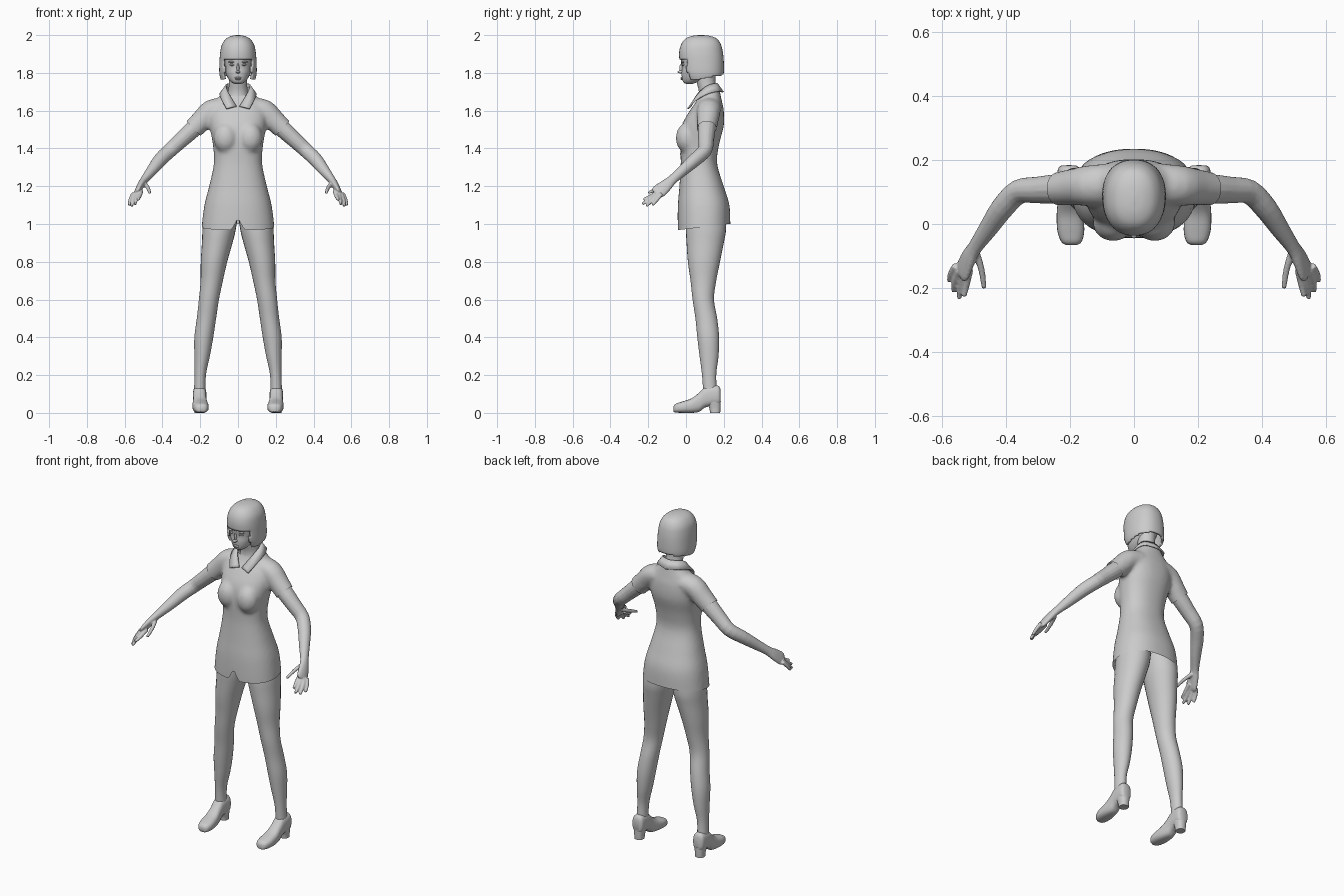
import bpy, bmesh, math
from mathutils import Vector

cube = bpy.data.objects.get("Cube")
if cube:
    bpy.data.objects.remove(cube, do_unlink=True)

GREY = (0.6, 0.6, 0.6, 1)
grey = bpy.data.materials.new("plain grey")
grey.use_nodes = True
grey.diffuse_color = GREY
grey.node_tree.nodes["Principled BSDF"].inputs["Base Color"].default_value = GREY


def resample(rows, n):
    """Smooth curve through rows of equal length."""
    out = []
    last = len(rows) - 1
    for i in range(last):
        a, b, c, d = (rows[max(0, min(last, i + k))] for k in (-1, 0, 1, 2))
        for s in range(n):
            t = s / n
            out.append([q + t / 2 * (r - p + t * (2*p - 5*q + 4*r - w + t * (3*(q - r) + w - p)))
                        for p, q, r, w in zip(a, b, c, d)])
    return out + [list(rows[-1])]


def skin(bm, rings, caps=True):
    loops = [[bm.verts.new(p) for p in ring] for ring in rings]
    n = len(loops[0])
    for a, b in zip(loops, loops[1:]):
        for i in range(n):
            bm.faces.new((a[i], a[(i + 1) % n], b[(i + 1) % n], b[i]))
    if caps:
        bm.faces.new(loops[0][::-1])
        bm.faces.new(loops[-1])


def outline(n, power):
    for i in range(n):
        a = math.tau * i / n
        c, s = math.cos(a), math.sin(a)
        yield (math.copysign(abs(c) ** (2 / power), c), math.copysign(abs(s) ** (2 / power), s))


def stack(bm, rows, axis="z", n=28, power=2.0, steps=4, caps=True):
    """Rows are (position on axis, centre x, half width, low, high)."""
    rings = []
    for p, cx, w, lo, hi in resample(rows, steps):
        mid, half = (lo + hi) / 2, (hi - lo) / 2
        ring = [(cx + w * c, mid + half * s) for c, s in outline(n, power)]
        rings.append([(x, v, p) if axis == "z" else (x, p, v) for x, v in ring])
    skin(bm, rings, caps)


def tube(bm, rows, n=14, steps=3, side=(0, 1, 0)):
    """Rows are (x, y, z, radius along side, other radius)."""
    pts = resample(rows, steps)
    rings = []
    for i, (x, y, z, ra, rb) in enumerate(pts):
        t = (Vector(pts[min(i + 1, len(pts) - 1)][:3]) - Vector(pts[max(i - 1, 0)][:3])).normalized()
        v = t.cross(Vector(side)).normalized()
        u = v.cross(t)
        rings.append([Vector((x, y, z)) + u * ra * c + v * rb * s for c, s in outline(n, 2)])
    skin(bm, rings)


def finish(name, bm, mirror=False, angle=45):
    bmesh.ops.recalc_face_normals(bm, faces=bm.faces)
    mesh = bpy.data.meshes.new(name)
    bm.to_mesh(mesh)
    bm.free()
    ob = bpy.data.objects.new(name, mesh)
    bpy.context.collection.objects.link(ob)
    mesh.materials.append(grey)
    bpy.ops.object.select_all(action="DESELECT")
    ob.select_set(True)
    bpy.context.view_layer.objects.active = ob
    bpy.ops.object.shade_smooth_by_angle(angle=math.radians(angle))
    if mirror:
        ob.modifiers.new("mirror", "MIRROR")
    return ob


def fuse(bm, voxel, rounds):
    """Melt overlapping volumes into one smooth skin."""
    ob = finish("fuse_helper", bm)
    ob.modifiers.new("remesh", "REMESH").voxel_size = voxel
    soft = ob.modifiers.new("smooth", "SMOOTH")
    soft.factor, soft.iterations = 0.5, rounds
    mesh = bpy.data.meshes.new_from_object(ob.evaluated_get(bpy.context.evaluated_depsgraph_get()))
    out = bmesh.new()
    out.from_mesh(mesh)
    bpy.data.objects.remove(ob, do_unlink=True)
    return out


def cut(bm, point, normal, keep=lambda f: True):
    faces = [f for f in bm.faces if keep(f)]
    geom = faces + list({e for f in faces for e in f.edges}) + list({v for f in faces for v in f.verts})
    bmesh.ops.bisect_plane(bm, geom=geom, plane_co=point, plane_no=normal, clear_outer=True)


def blob(bm, at, size):
    made = bmesh.ops.create_uvsphere(bm, u_segments=16, v_segments=10, radius=1)["verts"]
    bmesh.ops.scale(bm, vec=size, verts=made)
    bmesh.ops.translate(bm, vec=at, verts=made)


# Shirt: torso, bust and sleeves melted together, then trimmed at the openings
bm = bmesh.new()
stack(bm, [(.9, 0, .197, -.04, .235), (.98, 0, .193, -.044, .235), (1.1, 0, .178, -.043, .23),
           (1.2, 0, .153, -.035, .2), (1.32, 0, .128, -.028, .165), (1.42, 0, .133, -.03, .175),
           (1.52, 0, .15, -.022, .2), (1.6, 0, .15, .02, .2), (1.65, 0, .122, .055, .19),
           (1.7, 0, .078, .072, .18), (1.76, 0, .058, .06, .172)], n=40, power=2.3)
for s in (1, -1):
    blob(bm, (s * .065, .005, 1.455), (.065, .06, .08))
    tube(bm, [(s * .08, .125, 1.62, .065, .05), (s * .14, .12, 1.6, .064, .06),
              (s * .19, .115, 1.55, .058, .058), (s * .235, .11, 1.505, .053, .055),
              (s * .29, .106, 1.45, .05, .052)])
bm = fuse(bm, .011, 6)
cut(bm, (0, .1, .985), (0, .12, -1), lambda f: f.calc_center_median().z < 1.1)
cut(bm, (0, .1, 1.695), (0, -.5, 1), lambda f: f.calc_center_median().z > 1.6)
for s in (1, -1):
    cut(bm, (s * .235, .11, 1.505), (s * .72, 0, -.69),
        lambda f: s * f.calc_center_median().x > .16 and f.calc_center_median().z > 1.3)
for v in bm.verts:
    if v.co.z < 1.04 and v.co.y < .05 and abs(v.co.x) < .035:  # notch at the front hem
        v.co.z += (.035 - abs(v.co.x)) * 1.7 * (1.04 - v.co.z) / .07
shirt = finish("shirt", bm)

# Button placket, wrapped onto the shirt front
bm = bmesh.new()
stack(bm, [(1.3, .005, .012, -.07, -.069), (1.6, .005, .012, -.03, -.029)], n=8, steps=16)
placket = finish("placket", bm)
wrap = placket.modifiers.new("wrap", "SHRINKWRAP")
wrap.target, wrap.offset = shirt, .002

# Collar
inner = [(0, .168, 1.745), (.05, .152, 1.745), (.066, .11, 1.732), (.048, .06, 1.69), (.008, .022, 1.625)]
outer = [(0, .2, 1.7), (.07, .175, 1.705), (.098, .11, 1.69), (.085, .045, 1.655), (.06, .006, 1.612)]
bm = bmesh.new()
a, b = ([bm.verts.new(p) for p in resample(row, 4)] for row in (inner, outer))
for i in range(len(a) - 1):
    bm.faces.new((a[i], a[i + 1], b[i + 1], b[i]))
collar = finish("collar", bm, mirror=True)
collar.modifiers["mirror"].use_clip = True
collar.modifiers.new("thickness", "SOLIDIFY").thickness = .008

# Arms and hands
bm = bmesh.new()
tube(bm, [(.16, .118, 1.575, .045, .045), (.235, .11, 1.505, .046, .047), (.3, .106, 1.445, .042, .042),
          (.36, .1, 1.39, .039, .038), (.41, .05, 1.342, .037, .036), (.455, -.015, 1.285, .03, .03),
          (.495, -.072, 1.235, .021, .026), (.515, -.105, 1.205, .019, .034),
          (.533, -.145, 1.172, .015, .04), (.54, -.16, 1.16, .008, .03)], side=(.6, .3, .6))
fingers = [((.512, -.14, 1.175), (.522, -.19, 1.145), (.53, -.225, 1.13)),
           ((.53, -.15, 1.165), (.54, -.195, 1.13), (.545, -.232, 1.105)),
           ((.545, -.145, 1.16), (.558, -.18, 1.125), (.562, -.21, 1.095)),
           ((.555, -.13, 1.16), (.57, -.155, 1.128), (.576, -.178, 1.1)),
           ((.492, -.09, 1.21), (.476, -.14, 1.19), (.467, -.2, 1.165))]
for finger in fingers:
    tube(bm, [p + (r, r) for p, r in zip(finger, (.012, .0105, .008))], n=10)
finish("arms", fuse(bm, .0045, 3), mirror=True)

# Legs
bm = bmesh.new()
stack(bm, [(.09, .203, .031, .092, .165), (.2, .2, .03, .085, .16), (.3, .19, .041, .072, .172),
           (.4, .181, .05, .06, .175), (.5, .167, .051, .05, .165), (.6, .154, .053, .035, .148),
           (.7, .139, .059, .024, .16), (.8, .127, .07, .01, .18), (.9, .11, .081, .003, .2),
           (.97, .1, .088, 0, .212), (1.06, .09, .09, .005, .21)])
finish("legs", bm, mirror=True)

# Heeled shoes
bm = bmesh.new()
stack(bm, [(-.066, .195, .016, .006, .034), (-.055, .195, .032, .002, .048), (-.02, .197, .042, 0, .06),
           (.03, .2, .041, 0, .077), (.07, .202, .036, .006, .108), (.1, .203, .035, .028, .136),
           (.14, .203, .036, .038, .145), (.172, .203, .034, .04, .143), (.183, .203, .022, .05, .125)],
      axis="y", n=24, power=2.6)
stack(bm, [(0, .203, .026, .128, .181), (.025, .203, .027, .123, .183), (.06, .203, .032, .11, .184)],
      n=20, power=2.5)
finish("shoes", bm, mirror=True)

# Neck and head
bm = bmesh.new()
stack(bm, [(1.58, 0, .07, .035, .15), (1.65, 0, .062, .06, .165), (1.7, 0, .052, .068, .165),
           (1.76, 0, .047, .055, .155), (1.83, 0, .05, .05, .16)])
finish("neck", bm)
bm = bmesh.new()
stack(bm, [(1.742, 0, .018, .0, .035), (1.75, 0, .034, -.014, .06), (1.77, 0, .052, -.021, .1),
           (1.8, 0, .066, -.024, .14), (1.83, 0, .073, -.022, .16), (1.87, 0, .077, -.028, .17),
           (1.91, 0, .076, -.027, .17), (1.95, 0, .05, .0, .14)], power=2.15)
blob(bm, (0, -.026, 1.805), (.012, .019, .008))
blob(bm, (0, -.024, 1.825), (.007, .011, .025))
blob(bm, (0, -.022, 1.774), (.02, .008, .004))
blob(bm, (0, -.02, 1.767), (.016, .008, .005))
for s in (1, -1):
    blob(bm, (s * .03, -.014, 1.843), (.014, .009, .006))
    blob(bm, (s * .032, -.017, 1.858), (.02, .009, .005))
finish("head", bm)

# Bobbed hair with a fringe, open around the face
bm = bmesh.new()
stack(bm, [(1.765, 0, .092, -.01, .19), (1.8, 0, .099, -.025, .2), (1.86, 0, .098, -.034, .2),
           (1.91, 0, .094, -.036, .195), (1.95, 0, .085, -.026, .185), (1.98, 0, .064, -.004, .165),
           (1.995, 0, .036, .03, .13), (2.0, 0, .006, .07, .09)], n=56, power=2.25, steps=5)
gone = []
for f in bm.faces:
    c = f.calc_center_median()
    face_gap = c.y < .06 and c.z < 1.868 and abs(c.x) < .076
    nape = c.z < 1.765 + max(0, c.y - .06) * .17
    if face_gap or nape or len(f.verts) > 4 and c.z < 1.8:
        gone.append(f)
bmesh.ops.delete(bm, geom=gone, context="FACES")
hair = finish("hair", bm)
hair.modifiers.new("thickness", "SOLIDIFY").thickness = .012
